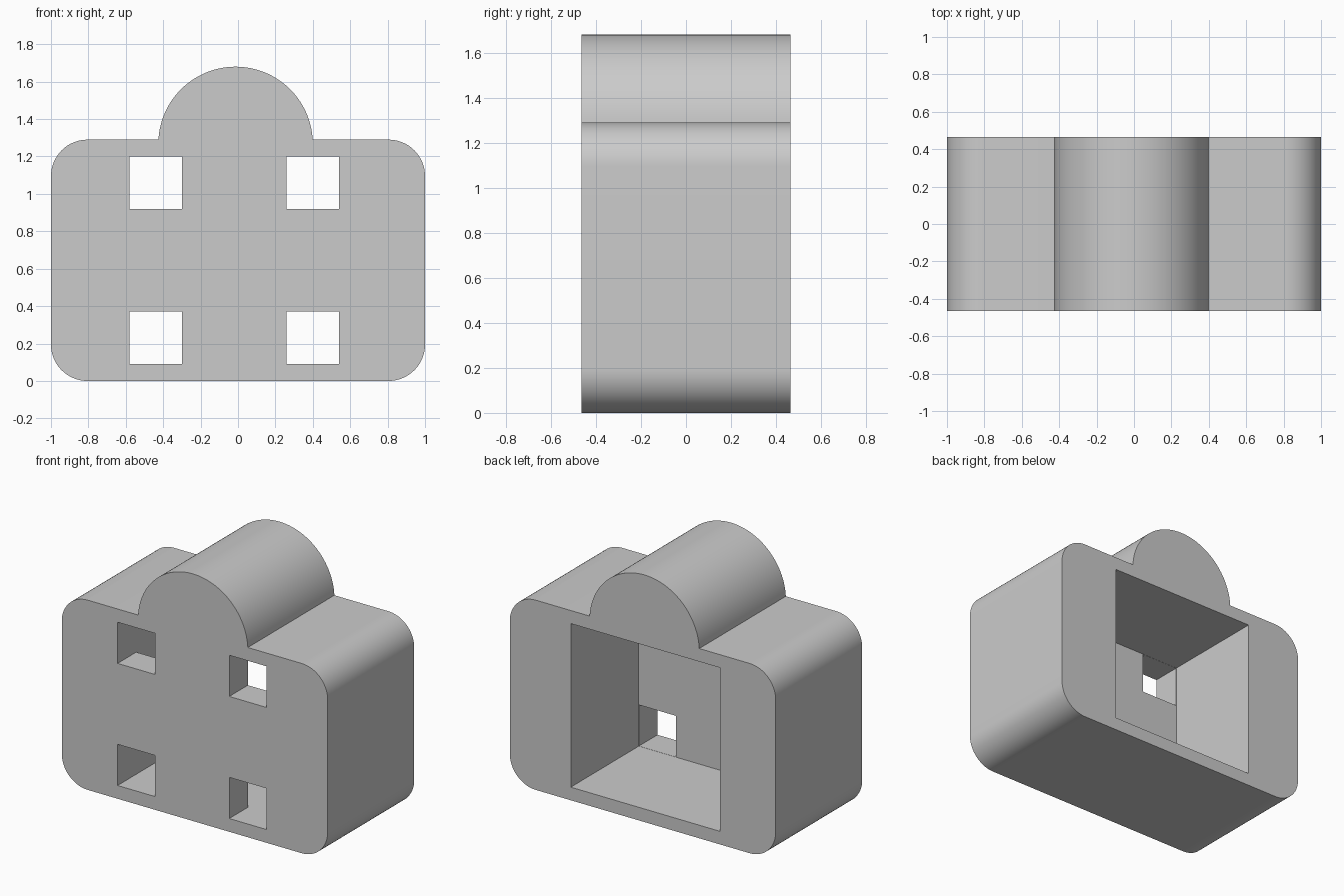
import bpy
import bmesh
from math import cos, sin, pi, radians, asin
from mathutils import Matrix, Vector

cube = bpy.data.objects.get("Cube")
if cube:
    bpy.data.objects.remove(cube, do_unlink=True)

DEPTH = 0.465           # half depth
TOP = 1.29              # top of the rectangular body
CORNER = 0.195          # corner radius
DOME_X, DOME_R, PEAK = -0.013, 0.413, 1.68
X0, X1, Z0, Z1 = -0.58, 0.54, 0.09, 1.2   # cavity opening
WINDOW = 0.28
WALL = 0.2              # front wall thickness
LIP = 0.001             # keeps cutter walls from coinciding

grey = bpy.data.materials.new("plain grey")
grey.use_nodes = True
grey.diffuse_color = (0.6, 0.6, 0.6, 1)
grey.node_tree.nodes["Principled BSDF"].inputs["Base Color"].default_value = (0.6, 0.6, 0.6, 1)


def make_object(name, bm):
    bmesh.ops.recalc_face_normals(bm, faces=bm.faces)
    mesh = bpy.data.meshes.new(name)
    bm.to_mesh(mesh)
    bm.free()
    mesh.materials.append(grey)
    obj = bpy.data.objects.new(name, mesh)
    bpy.context.collection.objects.link(obj)
    return obj


def arc(cx, cz, r, start, end, steps):
    return [(cx + r * cos(start + (end - start) * i / steps),
             cz + r * sin(start + (end - start) * i / steps)) for i in range(steps + 1)]


def add_box(bm, low, high):
    low, high = Vector(low), Vector(high)
    size = Matrix.Diagonal((*(high - low), 1))
    bmesh.ops.create_cube(bm, size=1, matrix=Matrix.Translation((low + high) / 2) @ size)


def cut(target, cutter):
    cutter.hide_render = True
    mod = target.modifiers.new("cut", "BOOLEAN")
    mod.operation = "DIFFERENCE"
    mod.solver = "EXACT"
    mod.object = cutter
    bpy.context.view_layer.objects.active = target
    bpy.ops.object.modifier_apply(modifier=mod.name)
    bpy.data.objects.remove(cutter, do_unlink=True)


# Outline: rounded rectangle with a round dome on top
side, high = 1 - CORNER, TOP - CORNER
dome_z = PEAK - DOME_R
foot = asin((TOP - dome_z) / DOME_R)
outline = (arc(-side, CORNER, CORNER, pi, 1.5 * pi, 16)
           + arc(side, CORNER, CORNER, 1.5 * pi, 2 * pi, 16)
           + arc(side, high, CORNER, 0, pi / 2, 16)
           + arc(DOME_X, dome_z, DOME_R, foot, pi - foot, 64)
           + arc(-side, high, CORNER, pi / 2, pi, 16))

# Body: outline extruded front to back
bm = bmesh.new()
face = bm.faces.new([bm.verts.new((x, -DEPTH, z)) for x, z in outline])
extruded = bmesh.ops.extrude_face_region(bm, geom=[face], use_keep_orig=True)
moved = [v for v in extruded["geom"] if isinstance(v, bmesh.types.BMVert)]
bmesh.ops.translate(bm, verts=moved, vec=(0, 2 * DEPTH, 0))
body = make_object("body", bm)

# Cavity open at the back
bm = bmesh.new()
add_box(bm, (X0 - LIP, WALL - DEPTH, Z0 - LIP), (X1 + LIP, 1, Z1 + LIP))
cut(body, make_object("cavity_cutter", bm))

# Four square windows through the front wall, at the cavity corners
bm = bmesh.new()
for x in (X0, X1 - WINDOW):
    for z in (Z0, Z1 - WINDOW):
        add_box(bm, (x, -1, z), (x + WINDOW, 0, z + WINDOW))
cut(body, make_object("window_cutter", bm))

# Smooth curves, sharp edges
bpy.ops.object.select_all(action="DESELECT")
body.select_set(True)
bpy.context.view_layer.objects.active = body
bpy.ops.object.shade_smooth_by_angle(angle=radians(30))
